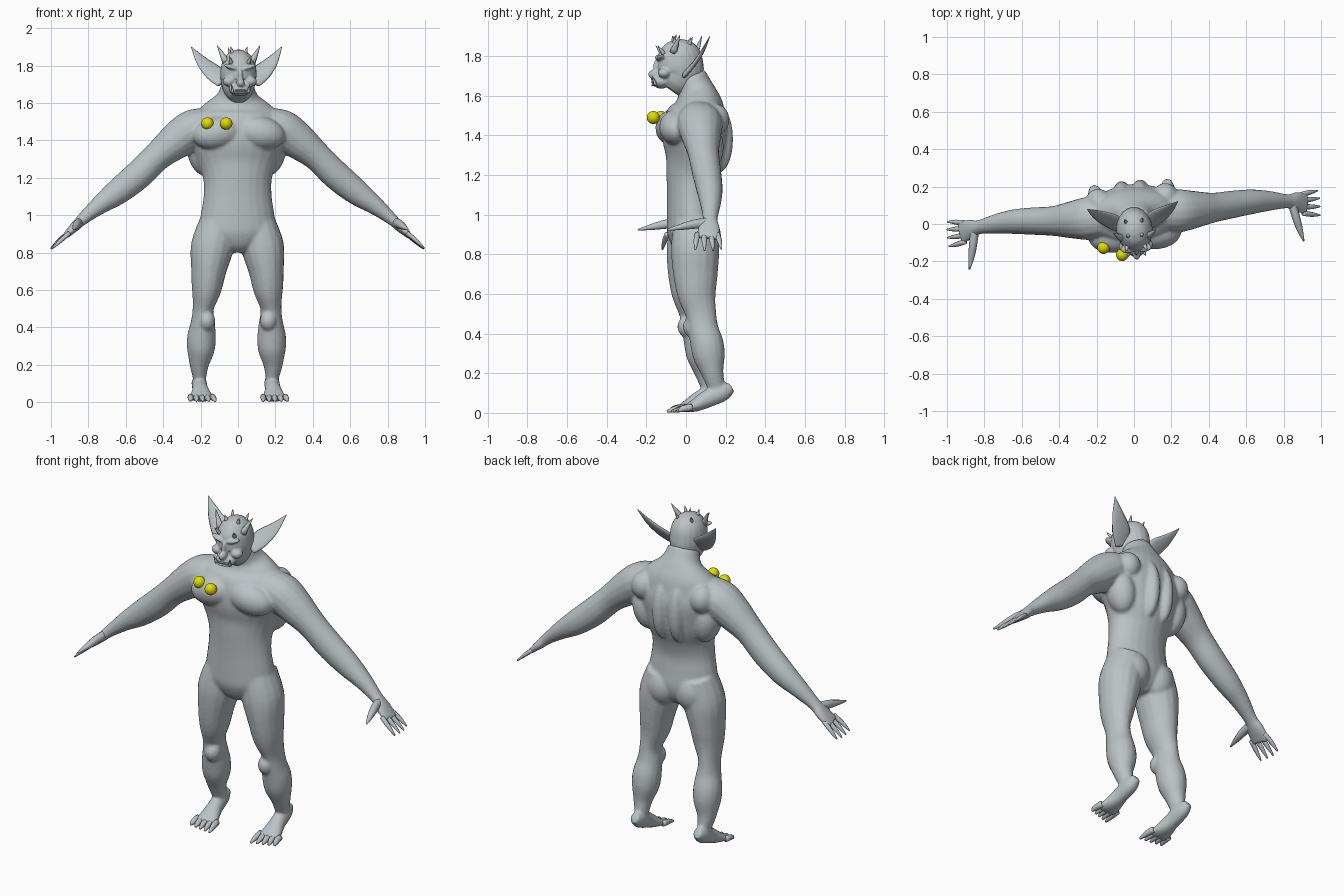
import bpy, bmesh, math
from mathutils import Vector, Matrix

TWIST = math.radians(4.8)          # the figure stands slightly turned
X, Y = Vector((1, 0, 0)), Vector((0, 1, 0))


def material(name, rgb):
    m = bpy.data.materials.new(name)
    m.diffuse_color = (*rgb, 1)
    return m


SKIN = material("grey skin", (0.50, 0.54, 0.56))
YELLOW = material("yellow", (0.72, 0.72, 0.0))


def spline(pts, sub):
    """Catmull-Rom through rows of numbers."""
    out = []
    for i in range(len(pts) - 1):
        p0, p1 = pts[max(i - 1, 0)], pts[i]
        p2, p3 = pts[i + 1], pts[min(i + 2, len(pts) - 1)]
        for k in range(sub):
            t = k / sub
            out.append([0.5 * (2 * b + (c - a) * t + (2 * a - 5 * b + 4 * c - d) * t * t
                               + (3 * b - a - 3 * c + d) * t ** 3)
                        for a, b, c, d in zip(p0, p1, p2, p3)])
    return out + [list(pts[-1])]


def tube(bm, pts, ref, s=1, n=16, sub=4):
    """Loft of ellipses; rows are x, y, z, half size along ref, half size across."""
    rows = spline([(p[0] * s, *p[1:]) for p in pts], sub)
    ref = Vector((ref[0] * s, ref[1], ref[2]))
    cen = [Vector(r[:3]) for r in rows]
    rings = []
    for i, r in enumerate(rows):
        t = (cen[min(i + 1, len(cen) - 1)] - cen[max(i - 1, 0)]).normalized()
        u = (ref - t * ref.dot(t)).normalized()
        v = t.cross(u)
        a, b = max(r[3], 0.001), max(r[4], 0.001)
        rings.append([bm.verts.new(cen[i] + u * a * math.cos(w) + v * b * math.sin(w))
                      for w in (2 * math.pi * k / n for k in range(n))])
    faces = [bm.faces.new(rings[0][::-1]), bm.faces.new(rings[-1])]
    for p, q in zip(rings, rings[1:]):
        for k in range(n):
            j = (k + 1) % n
            faces.append(bm.faces.new((p[k], p[j], q[j], q[k])))
    bmesh.ops.recalc_face_normals(bm, faces=faces)


def blob(bm, c, r, s=1, tilt=0):
    m = (Matrix.Translation((c[0] * s, c[1], c[2])) @ Matrix.Rotation(tilt * s, 4, 'Y')
         @ Matrix.Diagonal((*r, 1)))
    bmesh.ops.create_uvsphere(bm, u_segments=20, v_segments=12, radius=1, matrix=m)


def finish(bm, name, mat=SKIN, voxel=0, twist=TWIST, smooth=4):
    me = bpy.data.meshes.new(name)
    bm.to_mesh(me)
    bm.free()
    me.materials.append(mat)
    for p in me.polygons:
        p.use_smooth = True
    ob = bpy.data.objects.new(name, me)
    bpy.context.collection.objects.link(ob)
    ob.rotation_euler.z = twist
    if voxel:                       # fuse overlapping muscles into one skin
        r = ob.modifiers.new("fuse", 'REMESH')
        r.mode, r.voxel_size, r.use_smooth_shade = 'VOXEL', voxel, True
        k = ob.modifiers.new("soften", 'SMOOTH')
        k.factor, k.iterations = 0.5, smooth
    return ob


# torso, from crotch to neck
body = bmesh.new()
tube(body, [(0, .03, .80, .04, .06), (0, .03, .84, .13, .10), (0, .03, .91, .205, .125),
            (0, .025, 1.0, .198, .122), (0, .022, 1.1, .183, .118), (0, .03, 1.2, .185, .13),
            (0, .045, 1.3, .225, .15), (0, .045, 1.4, .258, .165), (0, .052, 1.48, .25, .16),
            (0, .062, 1.55, .22, .13), (0, .057, 1.60, .165, .105), (0, .045, 1.64, .11, .09),
            (0, .02, 1.70, .085, .08)], X, n=24)

for s in (1, -1):
    # chest, back and seat muscles
    blob(body, (.115, -.06, 1.44), (.135, .085, .088), s, .2)
    blob(body, (.05, .16, 1.38), (.05, .075, .17), s)
    blob(body, (.18, .13, 1.48), (.07, .075, .08), s)
    blob(body, (.19, .09, 1.34), (.075, .085, .13), s, .2)
    blob(body, (.09, .085, .89), (.095, .085, .11), s)
    # arm and palm
    tube(body, [(.15, .05, 1.50, .10, .08), (.24, .05, 1.46, .115, .105),
                (.33, .05, 1.395, .10, .098), (.43, .052, 1.313, .08, .078),
                (.53, .06, 1.215, .074, .078), (.64, .066, 1.125, .066, .07),
                (.74, .062, 1.052, .052, .05), (.83, .052, .978, .038, .032),
                (.875, .045, .935, .055, .026), (.93, .032, .882, .062, .014)], Y, s)
    # leg
    tube(body, [(.10, .04, .97, .10, .11), (.135, .035, .83, .115, .122),
                (.155, .035, .70, .094, .113), (.166, .04, .60, .079, .098),
                (.182, .06, .50, .056, .078), (.183, .072, .42, .066, .078),
                (.188, .09, .35, .077, .084), (.191, .102, .28, .074, .08),
                (.198, .118, .20, .052, .056), (.195, .138, .13, .036, .045),
                (.195, .15, .09, .034, .04)], X, s)
    blob(body, (.165, .02, .435), (.045, .05, .055), s)
    # foot on raised heel
    tube(body, [(.195, .215, .13, .024, .026), (.195, .17, .105, .04, .046),
                (.195, .09, .07, .043, .045), (.195, .03, .038, .058, .033),
                (.195, -.02, .02, .068, .018)], X, s)
finish(body, "body", voxel=.009)

# head with brow, cheeks, muzzle and nose
head = bmesh.new()
tube(head, [(0, -.08, 1.632, .045, .055), (0, -.06, 1.66, .074, .09), (0, -.03, 1.71, .092, .115),
            (0, -.03, 1.76, .097, .117), (0, -.035, 1.82, .087, .105), (0, -.04, 1.865, .055, .068),
            (0, -.042, 1.884, .015, .02)], X, n=20)
blob(head, (0, -.125, 1.672), (.058, .046, .036))
blob(head, (0, -.158, 1.708), (.022, .034, .024))
blob(head, (0, -.145, 1.745), (.013, .022, .04))
for s in (1, -1):
    blob(head, (.042, -.13, 1.79), (.045, .024, .013), s, -.3)
    blob(head, (.058, -.115, 1.715), (.034, .032, .026), s)
finish(head, "head", voxel=.006, smooth=2)

# lips
lips = bmesh.new()
for z in (1.668, 1.654):
    blob(lips, (0, -.135, z), (.045, .042, .008))
finish(lips, "lips")

for s, side in ((1, "left"), (-1, "right")):
    # pointed ear
    ear = bmesh.new()
    tube(ear, [(.08, -.01, 1.71, .042, .014), (.125, .03, 1.76, .054, .012),
               (.185, .065, 1.82, .036, .009), (.243, .10, 1.9, .002, .002)],
         Vector((-.6, .5, .6)), s, 12)
    finish(ear, side + "_ear")
    # horns and tusk: base, tip, radius
    spikes = bmesh.new()
    for a, b, r in (((.07, -.07, 1.82), (.115, -.04, 1.908), .02),
                    ((.045, -.115, 1.81), (.06, -.148, 1.853), .013),
                    ((.035, -.06, 1.865), (.045, -.065, 1.902), .012),
                    ((.04, .01, 1.855), (.05, .03, 1.895), .012),
                    ((.042, -.158, 1.655), (.05, -.175, 1.702), .009)):
        mid = [(p + q) / 2 for p, q in zip(a, b)]
        tube(spikes, [(*a, r, r), (*mid, r * .6, r * .6), (*b, .001, .001)], Y, s, 8, 2)
    finish(spikes, side + "_horns_and_tusk")
    # fingers and thumb
    hand = bmesh.new()
    for y, dy, reach in ((.082, .013, .92), (.05, .004, 1), (.016, -.006, 1), (-.018, -.018, .95)):
        tube(hand, [(.905, y, .905, .014, .012),
                    (.905 + .05 * reach, y + dy * .6, .905 - .042 * reach, .013, .011),
                    (.905 + .095 * reach, y + dy, .905 - .085 * reach, .004, .004)], Y, s, 8, 3)
    tube(hand, [(.85, .04, .96, .022, .026), (.865, -.03, .952, .022, .024),
                (.88, -.10, .938, .017, .016), (.897, -.168, .924, .004, .004)], X, s, 10, 3)
    finish(hand, side + "_fingers")
    # toes
    toes = bmesh.new()
    for i in range(5):
        x = .137 + .029 * i
        tip = -.085 + .007 * i
        tube(toes, [(x, .01, .028, .017, .018), (x + (i - 2) * .002, -.04, .02, .015, .016),
                    (x + (i - 2) * .004, tip, .007, .006, .006)], X, s, 8, 3)
    finish(toes, side + "_toes")

# two yellow balls in front of the chest
for i, c in enumerate(((-.163, -.127, 1.49), (-.063, -.165, 1.49))):
    ball = bmesh.new()
    bmesh.ops.create_uvsphere(ball, u_segments=24, v_segments=14, radius=.033,
                              matrix=Matrix.Translation(c))
    finish(ball, "yellow_ball_%d" % (i + 1), YELLOW, twist=0)
